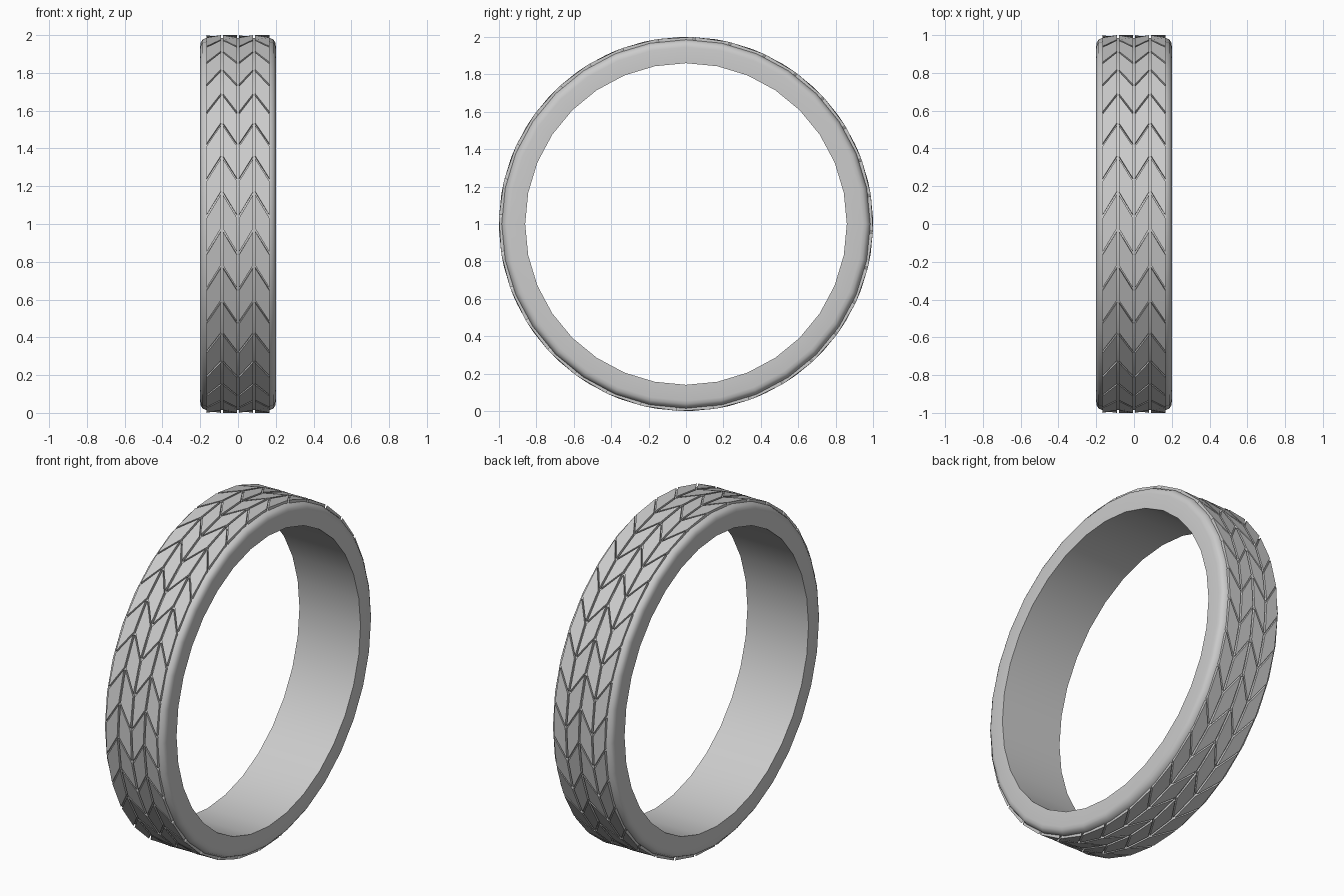
import bpy, bmesh, math

if "Cube" in bpy.data.objects:
    bpy.data.objects.remove(bpy.data.objects["Cube"])

SEG = 32
STEP = 2 * math.pi / SEG


def polar(x, r, a):
    """Point on the wheel: a = 0 faces front, increasing upward."""
    return (x, -r * math.cos(a), 1 + r * math.sin(a))


def finish(bm, name, angle):
    bmesh.ops.recalc_face_normals(bm, faces=bm.faces[:])
    me = bpy.data.meshes.new(name)
    bm.to_mesh(me)
    bm.free()
    ob = bpy.data.objects.new(name, me)
    bpy.context.collection.objects.link(ob)
    bpy.ops.object.select_all(action='DESELECT')
    bpy.context.view_layer.objects.active = ob
    ob.select_set(True)
    bpy.ops.object.shade_smooth_by_angle(angle=math.radians(angle))
    return ob


# Tyre carcass: closed half profile (x, radius), mirrored and revolved
half = [(0.2, 0.86), (0.2, 0.945), (0.197, 0.962), (0.187, 0.977), (0.165, 0.986)]
profile = half + [(-x, r) for x, r in reversed(half)]
bm = bmesh.new()
rings = [[bm.verts.new(polar(x, r, i * STEP)) for x, r in profile] for i in range(SEG)]
n = len(profile)
for i in range(SEG):
    a, b = rings[i], rings[(i + 1) % SEG]
    for j in range(n):
        k = (j + 1) % n
        bm.faces.new((a[j], a[k], b[k], b[j]))
finish(bm, "tyre_body", 35)

# Tread blocks: four columns of slanted pads forming a double chevron
BASE, RISE, GAP = 0.04, 0.125, 0.016
columns = [
    (-0.166, -0.091, 0, 1),
    (-0.080, -0.006, 1, 0),
    (0.006, 0.080, 0, 1),
    (0.091, 0.166, 1, 0),
]
bm = bmesh.new()
for x0, x1, s0, s1 in columns:
    for i in range(SEG):
        start = i * STEP + BASE + GAP / 2
        end = start + STEP - GAP
        corners = [(x0, start + s0 * RISE), (x1, start + s1 * RISE),
                   (x1, end + s1 * RISE), (x0, end + s0 * RISE)]
        low = [bm.verts.new(polar(x, 0.972, a)) for x, a in corners]
        top = [bm.verts.new(polar(x, 1.0, a)) for x, a in corners]
        bm.faces.new(low[::-1])
        bm.faces.new(top)
        for j in range(4):
            k = (j + 1) % 4
            bm.faces.new((low[j], low[k], top[k], top[j]))
finish(bm, "tread_blocks", 30)
